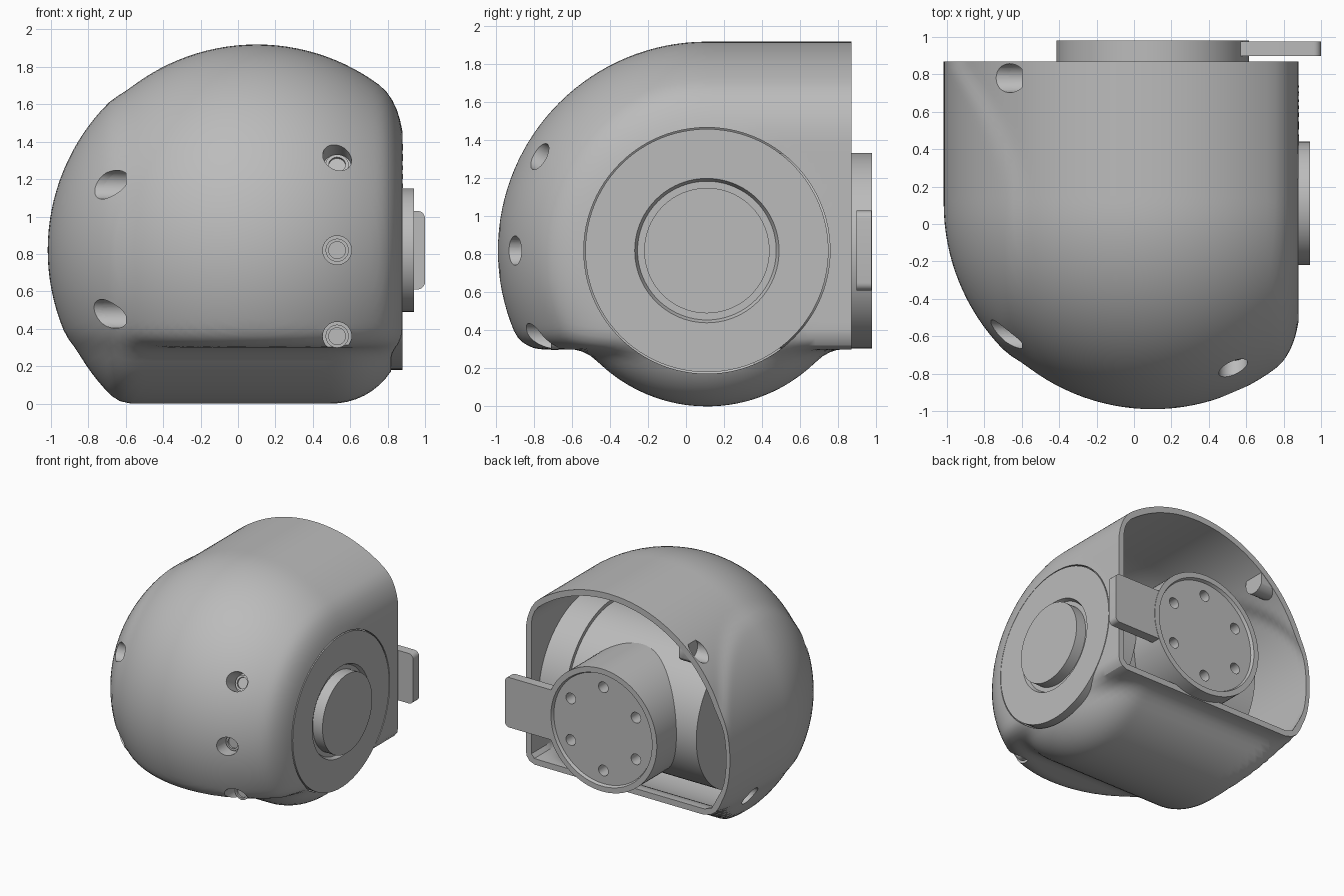
import bpy, bmesh
from math import sin, cos, pi, hypot, sqrt
from mathutils import Vector

cube = bpy.data.objects.get("Cube")
if cube:
    bpy.data.objects.remove(cube, do_unlink=True)

grey = bpy.data.materials.new("matte grey")
grey.use_nodes = True
grey.diffuse_color = (0.5, 0.5, 0.5, 1)
grey.node_tree.nodes["Principled BSDF"].inputs["Base Color"].default_value = (0.5, 0.5, 0.5, 1)

CX, CY, CZ = 0.1, 0.11, 0.82      # common centre of dome and drum
DOME, BACK, WALL = 1.1, 0.87, 0.05


def add_loft(bm, rows):
    """Skin closed rings of points; rings that shrink to a point become poles."""
    rings = [[bm.verts.new(p) for p in row] for row in rows]
    n = len(rings[0])
    for a, b in zip(rings, rings[1:]):
        for i in range(n):
            j = (i + 1) % n
            bm.faces.new((a[i], a[j], b[j], b[i]))


def add_lathe(bm, origin, axis, profile, sides=64):
    axis = Vector(axis).normalized()
    u = axis.orthogonal().normalized()
    v = axis.cross(u)
    add_loft(bm, [[Vector(origin) + axis * a + r * (u * cos(2 * pi * i / sides) + v * sin(2 * pi * i / sides))
                   for i in range(sides)] for a, r in profile])


def finish(bm, name, helper=False):
    bmesh.ops.remove_doubles(bm, verts=bm.verts, dist=1e-5)
    bmesh.ops.recalc_face_normals(bm, faces=bm.faces)
    mesh = bpy.data.meshes.new(name)
    bm.to_mesh(mesh)
    bm.free()
    mesh.materials.append(grey)
    ob = bpy.data.objects.new(name, mesh)
    bpy.context.collection.objects.link(ob)
    ob.hide_render = helper
    if helper:
        ob.display_type = 'WIRE'
        ob.hide_set(True)
    return ob


def boolean(ob, cutter, op='DIFFERENCE'):
    m = ob.modifiers.new(op.lower(), 'BOOLEAN')
    m.operation, m.object, m.solver = op, cutter, 'EXACT'


def apply_and_smooth(ob):
    bpy.ops.object.select_all(action='DESELECT')
    ob.select_set(True)
    bpy.context.view_layer.objects.active = ob
    for m in list(ob.modifiers):
        bpy.ops.object.modifier_apply(modifier=m.name)
    bpy.ops.object.shade_smooth_by_angle(angle=0.5)


# Housing form: filleted intersection of dome, side wall and floor, plus a drum bulge
def round_max(a, b, k):
    return min(-k, max(a, b)) + hypot(max(a + k, 0), max(b + k, 0))


def form(x, y, z):
    dome = sqrt((x - CX) ** 2 + min(y - CY, 0) ** 2 + (z - CZ) ** 2) - DOME
    side = x - 0.88
    drum = hypot(y - CY, z - CZ) - 0.82
    main = round_max(round_max(dome, side, 0.12), 0.3 - z, 0.09)
    bulge = round_max(round_max(drum, side, 0.38), dome, 0.04)
    return -round_max(-main, -bulge, 0.06)


def section(y, inset, sides=128):
    ring = []
    for i in range(sides):
        dx, dz = cos(2 * pi * i / sides), sin(2 * pi * i / sides)
        lo, hi = 0, 1.3
        for _ in range(22):
            mid = (lo + hi) / 2
            if form(CX + dx * mid, y, CZ + dz * mid) < -inset:
                lo = mid
            else:
                hi = mid
        ring.append((CX + dx * lo, y, CZ + dz * lo))
    return ring


def skin(inset, rear):
    r = DOME - inset
    ys = [CY - r * cos(pi / 2 * i / 32) for i in range(33)]
    ys += [CY + (rear - CY) * i / 20 for i in range(1, 21)]
    return [[(CX, ys[0], CZ)] * 128] + [section(y, inset) for y in ys[1:]]


outer = skin(0, BACK)
bm = bmesh.new()
add_loft(bm, outer + skin(WALL, BACK)[::-1])
housing = finish(bm, "housing_shell")

bm = bmesh.new()
add_loft(bm, skin(0.003, BACK - 0.003) + [[(CX, BACK - 0.003, CZ)] * 128])
volume = finish(bm, "housing_volume_helper", True)

# Screw recesses: surface point, inward direction, depth
front, side = (0, 1, 0), (1, 0, 0)
recesses = [((0.53, -0.78, 1.32), (0, 0.88, -0.47), 0.12),
            ((0.53, -0.9, 0.82), front, 0.1),
            ((0.53, -0.78, 0.36), front, 0.1),
            ((-0.66, -0.59, 1.17), side, 0.06),
            ((-0.66, -0.59, 0.48), side, 0.06),
            ((-0.66, 0.78, 1.61), side, 0.06),
            ((-0.87, 0.41, 0.31), side, 0.1)]
cut, boss, heads = bmesh.new(), bmesh.new(), bmesh.new()
for point, axis, depth in recesses:
    add_lathe(cut, point, axis, [(-0.4, 0), (-0.4, 0.077), (depth, 0.077), (depth, 0)], 32)
    add_lathe(boss, point, axis, [(-0.12, 0), (-0.12, 0.1), (depth + 0.06, 0.1), (depth + 0.06, 0)], 32)
    if axis != side:
        add_lathe(heads, point, axis, [(depth + 0.01, 0), (depth + 0.01, 0.062), (depth - 0.03, 0.062),
                                       (depth - 0.03, 0.045), (depth - 0.015, 0.045), (depth - 0.015, 0)], 24)
cutter = finish(cut, "screw_recess_cutter", True)
bosses = finish(boss, "screw_bosses")
screw_heads = finish(heads, "screw_heads")

bm = bmesh.new()
add_lathe(bm, (0, CY, CZ), side, [(0.55, 0), (0.55, 0.648), (1.1, 0.648), (1.1, 0)], 96)
drum_cutter = finish(bm, "drum_opening_cutter", True)

boolean(housing, drum_cutter)
boolean(housing, cutter)
boolean(bosses, volume, 'INTERSECT')
boolean(bosses, cutter)

# Inner drum whose end is the round side plate, with a raised centre button
bm = bmesh.new()
add_lathe(bm, (0, CY, CZ), side, [(-0.6, 0), (-0.6, 0.61), (0.6, 0.61), (0.6, 0.64), (0.88, 0.64), (0.88, 0.38),
                                  (0.85, 0.365), (0.85, 0.33), (0.94, 0.33), (0.94, 0)], 96)
drum = finish(bm, "drum_and_side_plate")

# Rear mounting hub with recessed face and six bolt holes
bm = bmesh.new()
add_lathe(bm, (CX, 0, CZ), front, [(0.4, 0), (0.4, 0.515), (0.98, 0.515), (0.98, 0.47),
                                   (0.955, 0.46), (0.955, 0)], 80)
hub = finish(bm, "rear_hub")
bm = bmesh.new()
for i in range(6):
    a = pi / 2 + i * pi / 3
    add_lathe(bm, (CX + 0.35 * cos(a), 0, CZ + 0.35 * sin(a)), front,
              [(0.85, 0), (0.85, 0.045), (1.1, 0.045), (1.1, 0)], 24)
boolean(hub, finish(bm, "bolt_hole_cutter", True))

# Flat tab reaching sideways from the hub
bm = bmesh.new()
bmesh.ops.create_cube(bm, size=1)
for v in bm.verts:
    v.co = (0.785 + v.co.x * 0.43, 0.937 + v.co.y * 0.08, CZ + v.co.z * 0.42)
corners = [e for e in bm.edges if all(v.co.x > 0.9 for v in e.verts)
           and abs(e.verts[0].co.y - e.verts[1].co.y) > 0.01]
bmesh.ops.bevel(bm, geom=corners, offset=0.04, segments=5, profile=0.5, affect='EDGES')
tab = finish(bm, "hub_tab")

for ob in (housing, bosses, screw_heads, drum, hub, tab):
    apply_and_smooth(ob)
